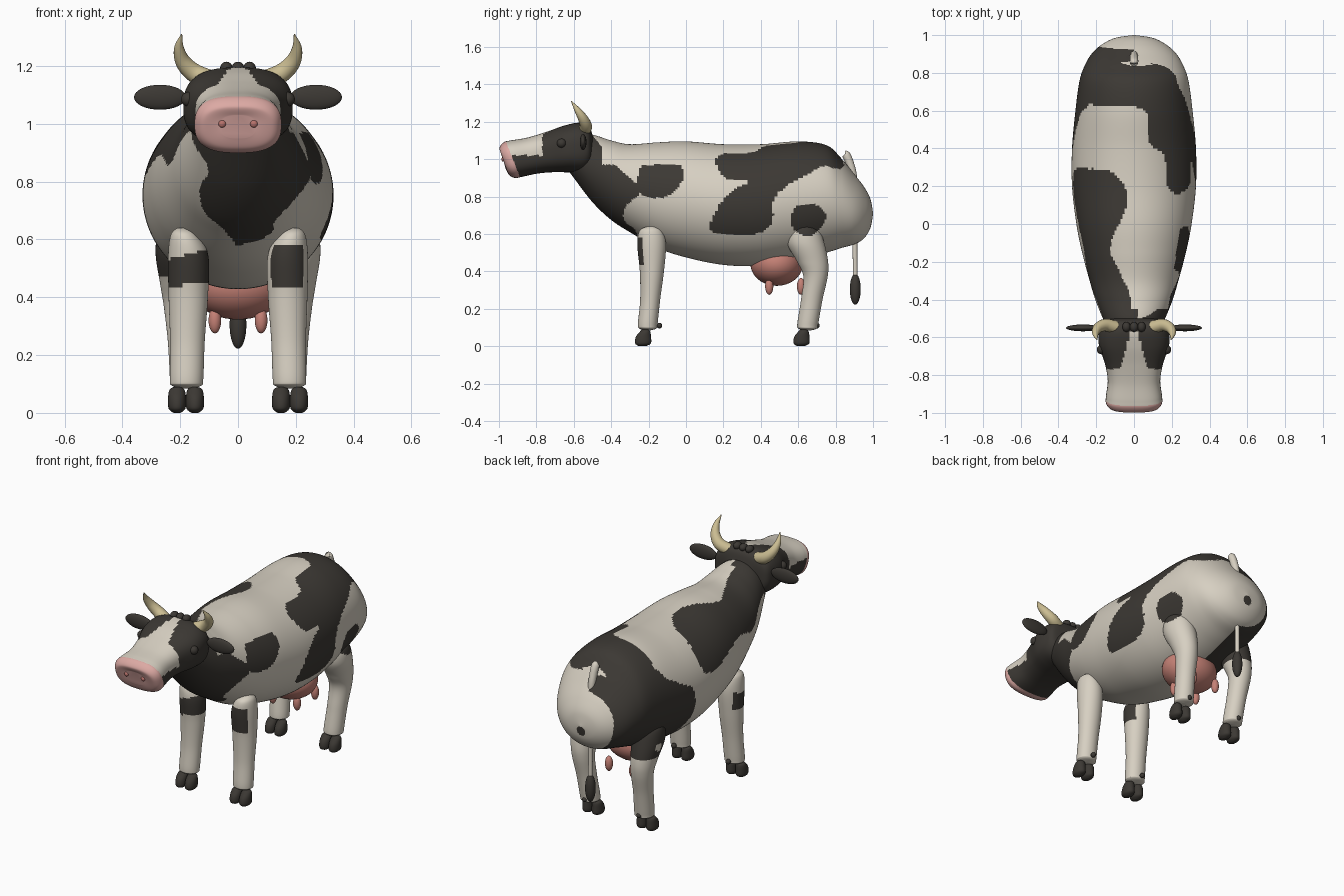
import bpy, bmesh, math
from mathutils import Vector, Matrix


def material(name, r, g, b):
    m = bpy.data.materials.new(name)
    m.diffuse_color = (r, g, b, 1)
    return m


WHITE = material("cream white", .68, .63, .54)
DARK = material("dark brown", .045, .040, .034)
PINK = material("muzzle pink", .72, .40, .37)
UDDER = material("udder pink", .56, .22, .18)
NOSTRIL = material("nostril red", .48, .17, .15)
HORN = material("horn", .60, .51, .29)
COAT = [WHITE, DARK, PINK]


def finish(name, bm, mats, paint=None):
    bmesh.ops.recalc_face_normals(bm, faces=bm.faces)
    for f in bm.faces:
        f.smooth = True
        if paint:
            f.material_index = int(paint(f.calc_center_median()))
    me = bpy.data.meshes.new(name)
    bm.to_mesh(me)
    bm.free()
    for m in mats:
        me.materials.append(m)
    ob = bpy.data.objects.new(name, me)
    bpy.context.collection.objects.link(ob)
    return ob


def catmull(rows, steps):
    """Smooth interpolation through a list of tuples."""
    v = [Vector(r) for r in rows]
    out = []
    for i in range(len(v) - 1):
        p0, p1, p2, p3 = v[max(i - 1, 0)], v[i], v[i + 1], v[min(i + 2, len(v) - 1)]
        for s in range(steps):
            t = s / steps
            out.append(p1 + (p2 - p0) * (t / 2) + (p0 * 2 - p1 * 5 + p2 * 4 - p3) * (t * t / 2)
                       + (p1 * 3 - p0 - p2 * 3 + p3) * (t ** 3 / 2))
    return out + [v[-1]]


def loft(name, rings, n, steps, mats, paint=None, power=1.0):
    """Ring = (y, z of one edge, y, z of opposite edge, half width, centre x)."""
    bm = bmesh.new()
    sc = lambda v: math.copysign(abs(v) ** power, v)
    prev = None
    for ya, za, yb, zb, hw, cx in catmull(rings, steps):
        row = []
        for k in range(n):
            a = 2 * math.pi * k / n
            c, s = sc(math.cos(a)) / 2, sc(math.sin(a))
            row.append(bm.verts.new((cx + hw * s, (ya + yb) / 2 + (ya - yb) * c,
                                     (za + zb) / 2 + (za - zb) * c)))
        if prev:
            for k in range(n):
                bm.faces.new((prev[k - 1], prev[k], row[k], row[k - 1]))
        else:
            bm.faces.new(row)
        prev = row
    bm.faces.new(prev)
    return finish(name, bm, mats, paint)


def ball(name, loc, size, mat, seg=32):
    bm = bmesh.new()
    bmesh.ops.create_uvsphere(bm, u_segments=seg, v_segments=seg // 2, radius=1,
                              matrix=Matrix.Translation(loc) @ Matrix.Diagonal((*size, 1)))
    return finish(name, bm, [mat])


def tube(name, pts, mat):
    """Round tube through (x, y, z, radius) points."""
    cu = bpy.data.curves.new(name, 'CURVE')
    cu.dimensions, cu.bevel_depth, cu.bevel_resolution, cu.use_fill_caps = '3D', 1, 6, True
    path = catmull(pts, 8)
    sp = cu.splines.new('POLY')
    sp.points.add(len(path) - 1)
    for p, q in zip(sp.points, path):
        p.co, p.radius = (q[0], q[1], q[2], 1), max(q[3], .001)
    sp.use_smooth = True
    cu.materials.append(mat)
    ob = bpy.data.objects.new(name, cu)
    bpy.context.collection.objects.link(ob)
    bpy.context.view_layer.objects.active = ob
    ob.select_set(True)
    bpy.ops.object.convert(target='MESH')
    ob.select_set(False)


# Coat patches: rounded outlines drawn in side (y, z), top (x, y) or front (x, z) view
def outline(*p):
    for _ in range(2):
        p = [(a[0] * (1 - t) + b[0] * t, a[1] * (1 - t) + b[1] * t)
             for a, b in zip(p, p[1:] + p[:1]) for t in (.22, .78)]
    return p


def inside(poly, u, v):
    hit = False
    for (a, b), (c, d) in zip(poly, poly[1:] + poly[:1]):
        if (b > v) != (d > v) and u < (c - a) * (v - b) / (d - b) + a:
            hit = not hit
    return hit


RIGHT = [
    outline((-.8, 1.3), (-.53, 1.16), (-.46, 1.08), (-.38, .97), (-.3, .9), (-.22, .83),
            (-.33, .75), (-.34, .67), (-.26, .62), (-.25, .5), (-.8, .4)),
    outline((-.26, .85), (-.25, .97), (-.17, .985), (-.04, .99), (0, .92), (-.05, .83),
            (-.13, .79), (-.24, .80)),
    outline((.17, 1.2), (.16, .96), (.21, .89), (.36, .885), (.23, .83), (.16, .73), (.11, .6),
            (.38, .59), (.47, .66), (.46, .79), (.55, .87), (.66, .92), (.73, .97), (.83, .94),
            (.87, 1.0), (.85, 1.2)),
    outline((.56, .7), (.59, .76), (.71, .76), (.76, .69), (.7, .61), (.65, .58), (.57, .62)),
]
LEFT = [
    outline((.63, 1.2), (.63, 1.0), (.60, .92), (.5, .86), (.39, .8), (.36, .62), (.45, .46),
            (.6, .4), (.9, .5), (.95, .65), (.93, .85), (.92, .93), (.84, 1.0), (.84, 1.2)),
    outline((.29, 1.2), (.31, .83), (.15, .82), (0, .87), (-.15, .9), (-.3, .84), (-.42, .96),
            (-.6, 1.0), (-.6, 1.2)),
]
TOP = [
    outline((-.36, .63), (.07, .63), (.07, .5), (.08, .42), (.17, .37), (.17, .18), (.27, .14),
            (.3, .3), (.26, .5), (.27, .82), (.15, .85), (0, .83), (-.1, .86), (-.25, .83), (-.36, .9)),
    outline((-.4, .28), (-.13, .3), (-.04, .2), (-.03, .1), (-.14, -.12), (-.08, -.25),
            (-.01, -.38), (-.02, -.7), (-.4, -.7)),
]
FRONT = outline((-.17, 1.2), (-.17, .95), (-.09, .84), (-.14, .78), (-.12, .69), (-.05, .64),
                (0, .57), (.1, .5), (.1, 1.2))


def body_paint(p):
    x, y, z = p
    if y > .9 and x * x + (z - .68) ** 2 < .028 ** 2:      # small mark under the tail
        return True
    if z > .97 and y > -.45:
        return any(inside(o, x, y) for o in TOP)
    if y < -.25 and x <= .02 and inside(FRONT, x, z):
        return True
    return any(inside(o, y, z) for o in (RIGHT if x > 0 else LEFT))


def head_paint(p):
    x, y, z = p
    if y < -.89 - .395 * (z - .91):
        return 2
    blaze = z > 1.1 and y < -.57 and abs(x) < .02 + (-.57 - y) * .26
    return 0 if blaze or (y < -.768 and z > 1.02) else 1


def leg_paint(p):
    x, y, z = p
    if y > 0:
        if x > 0:
            return inside(RIGHT[3], y, z)
        return z > .47 and (y - .66) ** 2 + (z - .53) ** 2 > .0006
    if x > 0:
        return .43 < z < .58 and y < -.225 and x < .225
    return .44 + .15 * (x + .2) < z < .55 + .25 * (x + .17) and y < -.13


# Body and neck: y, top, bottom, half width
body = [(-.66, 1.10, .98, .06), (-.6, 1.13, .9, .12), (-.5, 1.13, .77, .165), (-.4, 1.10, .675, .205),
        (-.3, 1.08, .61, .235), (-.15, 1.09, .525, .275), (0, 1.095, .475, .305), (.2, 1.08, .435, .328),
        (.4, 1.08, .43, .328), (.6, 1.095, .46, .31), (.75, 1.075, .50, .29), (.83, 1.005, .525, .265),
        (.9, .92, .545, .225), (.95, .855, .575, .17), (.985, .79, .63, .10), (1, .715, .705, .005)]
loft("body", [(y, t, y, b, w, 0) for y, t, b, w in body], 160, 14, COAT, body_paint)

# Head with pink muzzle
loft("head", [(-.985, 1.03, -.965, .95, .06, 0), (-.998, 1.06, -.945, .915, .122, 0),
              (-.975, 1.09, -.915, .90, .148, 0), (-.94, 1.10, -.88, .905, .148, 0),
              (-.85, 1.115, -.80, .922, .139, 0), (-.75, 1.145, -.72, .93, .155, 0),
              (-.65, 1.18, -.63, .93, .186, 0), (-.57, 1.195, -.55, .93, .186, 0),
              (-.52, 1.175, -.51, .96, .165, 0), (-.50, 1.13, -.50, 1.0, .10, 0)],
     96, 12, COAT, head_paint, .75)

for x in (-.04, 0, .04):
    ball("hair_tuft", (x, -.545, 1.193), (.022, .027, .022), DARK, 16)

# Legs: z, front y, back y, half width, centre x
front = [(.64, -.21, -.16, .02, .19), (.615, -.25, -.125, .048, .185), (.54, -.26, -.107, .07, .172),
         (.40, -.247, -.118, .068, .172), (.25, -.245, -.138, .06, .175), (.12, -.257, -.152, .058, .178),
         (.095, -.25, -.158, .052, .178), (.085, -.22, -.19, .02, .178)]
hind = [(.66, .60, .66, .03, .205), (.63, .55, .71, .07, .205), (.55, .54, .74, .085, .2),
        (.45, .595, .76, .072, .198), (.37, .628, .757, .062, .195), (.25, .615, .73, .055, .188),
        (.12, .595, .707, .055, .18), (.095, .60, .70, .05, .18), (.085, .63, .67, .02, .18)]
toe = [(0, -.02, .015, .012), (.015, -.042, .042, .029), (.05, -.038, .043, .031),
       (.08, -.015, .038, .026), (.09, -.005, .025, .01)]

for s in (-1, 1):
    for name, rows, hy, dy in (("front", front, -.23, -.142), ("hind", hind, .617, .70)):
        loft(name + "_leg", [(a, z, b, z, w, s * x) for z, a, b, w, x in rows], 64, 9, COAT, leg_paint)
        for off in (-.031, .031):
            loft(name + "_hoof", [(hy + a, z, hy + b, z, w, s * .18 + off) for z, a, b, w in toe],
                 24, 5, [DARK])
        ball("dewclaw", (s * .18, dy, .11), (.015, .015, .015), DARK, 16)
    # Face details
    ball("ear", (s * .27, -.55, 1.092), (.09, .018, .043), DARK)
    ball("eye", (s * .172, -.665, 1.085), (.025, .025, .025), DARK, 20)
    ball("nostril", (s * .055, -.978, 1.0), (.013, .009, .013), NOSTRIL, 16)
    tube("horn", [(s * .09, -.55, 1.15, .034), (s * .15, -.535, 1.175, .033), (s * .19, -.55, 1.215, .027),
                  (s * .204, -.58, 1.262, .017), (s * .195, -.613, 1.31, .002)], HORN)
    # Teats
    for y in (.445, .615):
        ball("teat", (s * .08, y, .32), (.022, .022, .045), UDDER, 20)

ball("udder", (0, .485, .44), (.165, .14, .117), UDDER, 48)

# Tail passes through the rump and ends in a tuft
tube("tail", [(0, .85, 1.03, .012), (0, .856, 1.024, .022), (0, .875, .98, .022), (0, .895, .9, .02),
              (0, .9, .75, .016), (0, .903, .55, .013), (0, .905, .36, .012)], WHITE)
ball("tail_tuft", (0, .905, .305), (.029, .029, .083), DARK)
